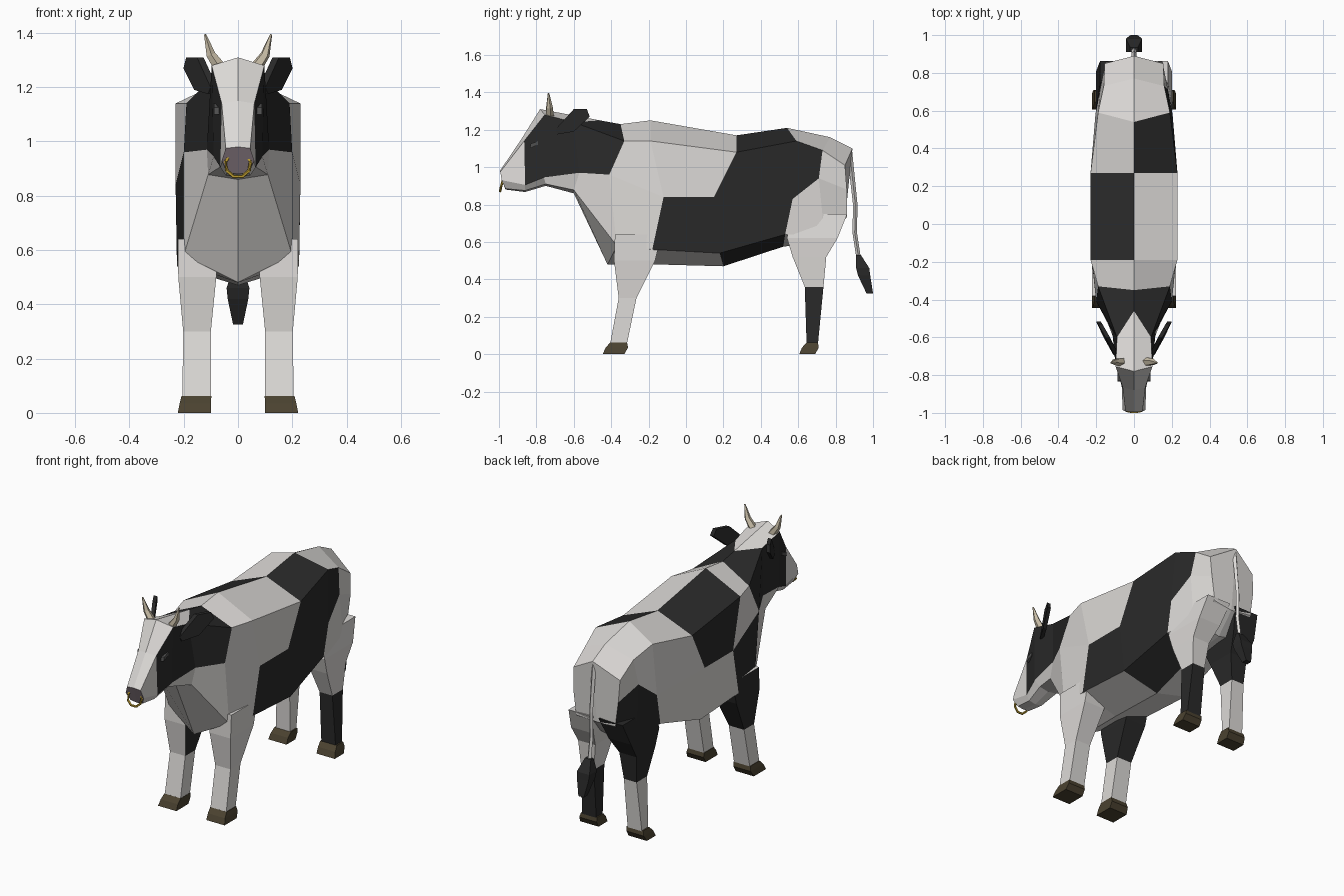
import bpy, bmesh, math
from mathutils import Vector

if "Cube" in bpy.data.objects:
    bpy.data.objects.remove(bpy.data.objects["Cube"])

COLORS = {"white": (.72, .70, .68), "black": (.022, .022, .022), "hoof": (.07, .055, .03),
          "horn": (.6, .53, .4), "nose": (.2, .16, .18), "brass": (.5, .33, .03), "eye": (.08, .08, .08)}
MATS = {}
for n, c in COLORS.items():
    MATS[n] = bpy.data.materials.new(n)
    MATS[n].diffuse_color = (*c, 1)
SLOT = {n: i for i, n in enumerate(COLORS)}


def finish(name, bm):
    bmesh.ops.remove_doubles(bm, verts=bm.verts, dist=1e-5)
    bmesh.ops.recalc_face_normals(bm, faces=bm.faces)
    me = bpy.data.meshes.new(name)
    bm.to_mesh(me)
    bm.free()
    for m in MATS.values():
        me.materials.append(m)
    ob = bpy.data.objects.new(name, me)
    bpy.context.collection.objects.link(ob)
    return ob


def skin(name, rings, color):
    """Bridge closed rings; color(segment, side) names the paint of each face."""
    bm = bmesh.new()
    vs = [[bm.verts.new(p) for p in r] for r in rings]
    n = len(vs[0])
    for i in range(len(vs) - 1):
        for j in range(n):
            k = (j + 1) % n
            f = bm.faces.new((vs[i][j], vs[i][k], vs[i + 1][k], vs[i + 1][j]))
            f.material_index = SLOT[color(i, j)]
    bm.faces.new(vs[0]).material_index = SLOT[color(0, 0)]
    bm.faces.new(vs[-1]).material_index = SLOT[color(len(vs) - 2, 0)]
    return finish(name, bm)


def boxes(name, side, levels, color):
    """Square column from (z, y0, y1, x0, x1) levels; face 0 looks forward."""
    return skin(name, [[(side * x0, y0, z), (side * x1, y0, z), (side * x1, y1, z), (side * x0, y1, z)]
                       for z, y0, y1, x0, x1 in levels], color)


def tube(name, path, radii, sides, paint):
    pts = [Vector(p) for p in path]
    rings = []
    for i, p in enumerate(pts):
        t = pts[min(i + 1, len(pts) - 1)] - pts[max(i - 1, 0)]
        q = t.to_track_quat('Z', 'Y')
        rings.append([p + q @ Vector((radii[i] * math.cos(a), radii[i] * math.sin(a), 0))
                      for a in (2 * math.pi * k / sides for k in range(sides))])
    return skin(name, rings, lambda i, j: paint)


# Head, neck and trunk: half sections from spine to belly as (x, y, z)
HEAD = [
    [(0, -.995, .98), (.045, -.993, .975), (.06, -.985, .93), (.04, -.965, .885), (0, -.965, .88)],
    [(0, -.88, 1.15), (.06, -.865, 1.14), (.065, -.86, .905), (.045, -.86, .875), (0, -.86, .867)],
    [(0, -.78, 1.31), (.097, -.755, 1.28), (.09, -.76, .945), (.06, -.75, .91), (0, -.75, .9)],
    [(0, -.46, 1.25), (.09, -.6, 1.24), (.115, -.57, .97), (.11, -.6, .878), (0, -.6, .86)],
]
TRUNK = [
    [(0, -.35, 1.23), (.19, -.33, 1.14), (.2, -.41, .96), (.2, -.37, .58), (0, -.42, .48)],
    [(0, -.19, 1.25), (.23, -.19, 1.14), (.23, -.12, .84), (.225, -.18, .56), (0, -.16, .48)],
    [(0, .27, 1.17), (.23, .27, 1.08), (.23, .15, .84), (.225, .18, .54), (0, .2, .47)],
    [(0, .54, 1.21), (.19, .59, 1.14), (.205, .57, .83), (.2, .53, .64), (0, .52, .575)],
    [(0, .77, 1.16), (.16, .73, 1.09), (.18, .71, .94), (.185, .74, .64), (0, .74, .6)],
    [(0, .89, 1.10), (.155, .85, 1.01), (.15, .86, .88), (.13, .86, .73), (0, .85, .72)],
]
BOTH = {(1, 1), (2, 1), (3, 0), (3, 1)}
PATCH = {1: BOTH | {(5, 2), (6, 0), (6, 1), (6, 2), (6, 3), (7, 1)},
         -1: BOTH | {(5, 0), (5, 1), (4, 2), (7, 2), (8, 2)}}
bm = bmesh.new()
for s in (1, -1):
    vs = [[bm.verts.new((s * x, y, z)) for x, y, z in r] for r in HEAD + TRUNK]
    for i in range(len(vs) - 1):
        for j in range(4):
            f = bm.faces.new((vs[i][j], vs[i][j + 1], vs[i + 1][j + 1], vs[i + 1][j]))
            f.material_index = SLOT["black" if (i, j) in PATCH[s] else "white"]
    bm.faces.new(vs[0]).material_index = SLOT["nose"]
    bm.faces.new(vs[-1]).material_index = SLOT["white"]
finish("body", bm)

# Legs with hooves, coats differing left and right
FRONT = [(.64, -.38, -.13, .08, .222), (.5, -.385, -.165, .08, .22), (.3, -.36, -.265, .1, .202),
         (.06, -.405, -.315, .1, .205)]
HIND = [(.75, .56, .862, .02, .18), (.62, .54, .81, .05, .2), (.52, .57, .75, .08, .195),
        (.36, .635, .735, .1, .185), (.05, .645, .705, .105, .2)]
for s, label in ((1, "right"), (-1, "left")):
    boxes(f"front_leg_{label}", s, FRONT,
          lambda i, j: "black" if s < 0 and i < 2 and j else "white")
    boxes(f"hind_leg_{label}", s, HIND,
          lambda i, j: "black" if (i < 3) == (s < 0) else "white")
    for part, y0, y1 in (("front", -.405, -.315), ("hind", .645, .705)):
        boxes(f"{part}_hoof_{label}", s, [(.062, y0, y1, .098, .208), (.035, y0 - .025, y1 + .005, .1, .215),
                                         (0, y0 - .04, y1 - .015, .1, .222)], lambda i, j: "hoof")

    # Ear: flat leaf with a little thickness
    leaf = [(.095, -.70, 1.20), (.145, -.60, 1.31), (.185, -.53, 1.31), (.195, -.515, 1.27),
            (.155, -.6, 1.19), (.105, -.69, 1.175)]
    skin(f"ear_{label}", [[(s * (x + d), y, z) for x, y, z in leaf] for d in (-.018, .006)],
         lambda i, j: "black")

    # Horn
    tube(f"horn_{label}", [(s * .065, -.73, 1.27), (s * .1, -.73, 1.32), (s * .122, -.735, 1.395)],
         (.024, .018, .004), 5, "horn")

    # Eye
    skin(f"eye_{label}", [[(s * x, y, z) for y, z in ((-.835, 1.1), (-.79, 1.12), (-.79, 1.14), (-.83, 1.125))]
                          for x in (.06, .088)], lambda i, j: "eye")

# Tail and tuft
tube("tail", [(0, .875, 1.08), (0, .905, .8), (0, .902, .65), (0, .925, .5)], (.014, .012, .012, .012), 4, "white")
boxes("tail_tuft", 1, [(.53, .91, .935, -.02, .02), (.46, .91, .98, -.042, .042),
                       (.42, .92, .985, -.038, .038), (.325, .965, 1.0, -.018, .018)], lambda i, j: "black")

# Open ring hanging from the nostrils
arc = [math.radians(125 + 290 * k / 7) for k in range(8)]
tube("nose_ring", [(.047 * math.cos(a), -.983 + .012 * math.sin(a), .915 + .047 * math.sin(a)) for a in arc],
     [.007] * 8, 5, "brass")

for m in bpy.data.materials:
    if m.users and not m.is_grease_pencil:
        m.use_nodes = True
        m.node_tree.nodes["Principled BSDF"].inputs["Base Color"].default_value = m.diffuse_color
